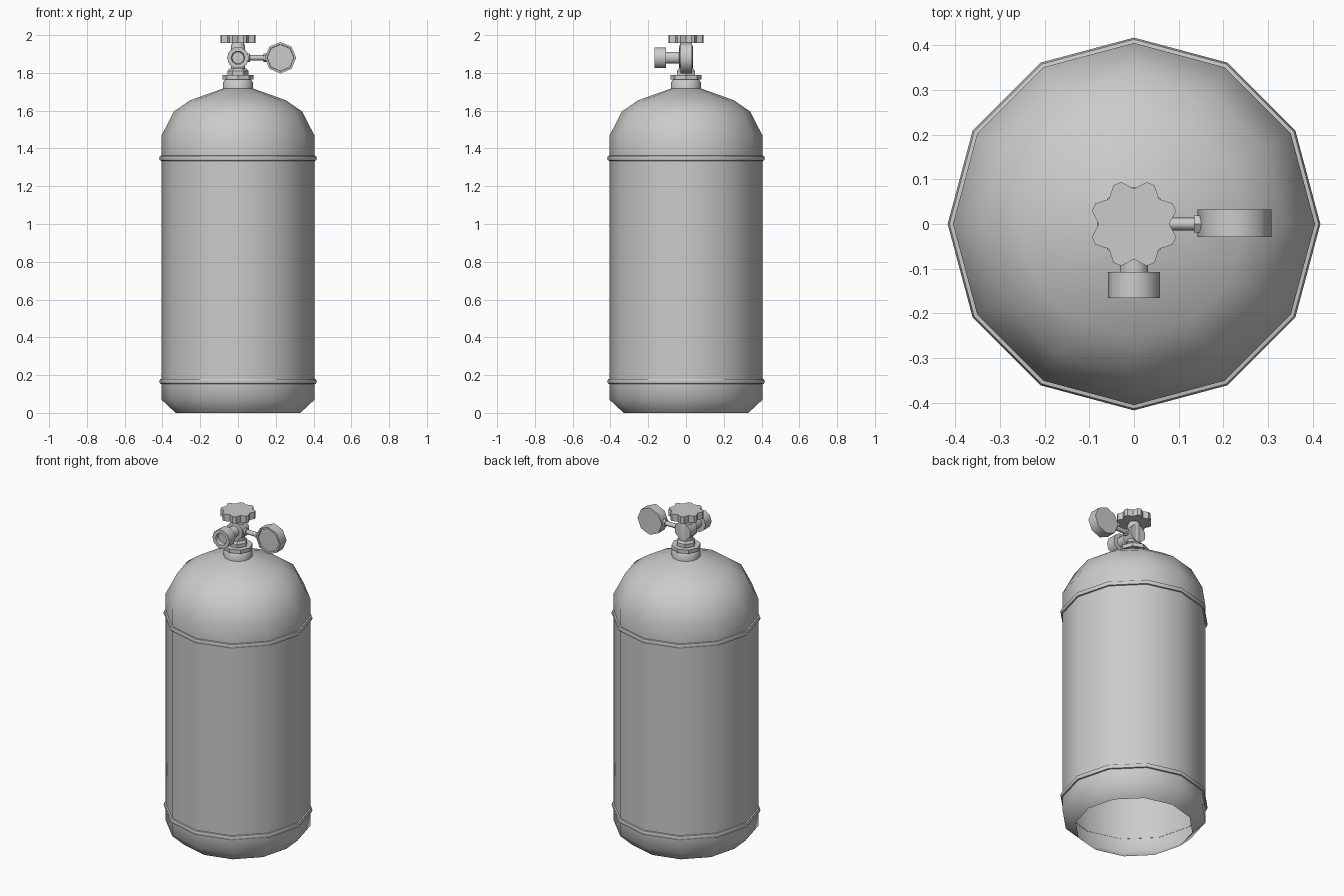
import bpy, bmesh, math
from mathutils import Matrix, Vector

if "Cube" in bpy.data.objects:
    bpy.data.objects.remove(bpy.data.objects["Cube"])


def finish(name, bm, angle):
    bmesh.ops.recalc_face_normals(bm, faces=bm.faces)
    me = bpy.data.meshes.new(name)
    bm.to_mesh(me)
    bm.free()
    ob = bpy.data.objects.new(name, me)
    bpy.context.collection.objects.link(ob)
    bpy.ops.object.select_all(action='DESELECT')
    ob.select_set(True)
    bpy.context.view_layer.objects.active = ob
    bpy.ops.object.shade_smooth_by_angle(angle=math.radians(angle))
    return ob


def lathe(name, profile, sides, axis='Z', loc=(0, 0, 0), angle=50,
          closed=False, caps=(True, True), turn=0.0):
    """Revolve (radius, height) points about an axis."""
    rot = {'Z': Matrix(),
           'X': Matrix.Rotation(math.pi / 2, 4, 'Y'),
           '-Y': Matrix.Rotation(math.pi / 2, 4, 'X')}[axis]
    m = Matrix.Translation(loc) @ rot
    bm = bmesh.new()
    rings = []
    for r, h in profile:
        rings.append([bm.verts.new(m @ Vector((
            r * math.cos(turn + math.tau * i / sides),
            r * math.sin(turn + math.tau * i / sides), h)))
            for i in range(sides)])
    pairs = list(zip(rings, rings[1:]))
    if closed:
        pairs.append((rings[-1], rings[0]))
    for a, b in pairs:
        for i in range(sides):
            j = (i + 1) % sides
            bm.faces.new((a[i], a[j], b[j], b[i]))
    if not closed:
        if caps[0]:
            bm.faces.new(rings[0])
        if caps[1]:
            bm.faces.new(rings[-1])
    return finish(name, bm, angle)


# Tank shell, open underneath
lathe("tank_body", [(0.33, 0), (0.405, 0.07), (0.405, 0.165), (0.405, 1.35),
                    (0.405, 1.468), (0.34, 1.595), (0.254, 1.655), (0.08, 1.717)],
      12, angle=60, caps=(False, True))

# Raised bands around the tank
for label, z in (("lower", 0.167), ("upper", 1.348)):
    lathe(label + "_band", [(0.403, z - 0.014), (0.413, z - 0.012), (0.417, z),
                            (0.413, z + 0.012), (0.403, z + 0.014)],
          12, angle=60, closed=True)

# Neck collar and nuts
lathe("neck_collar", [(0.08, 1.71), (0.08, 1.75), (0.068, 1.765)], 12, angle=60)
lathe("neck_nut", [(0.083, 1.765), (0.083, 1.788)], 8, angle=30)
lathe("valve_nut", [(0.056, 1.788), (0.056, 1.81), (0.045, 1.822)], 6, angle=30)

# Valve body
lathe("valve_body", [(0.038, 1.80), (0.038, 1.94), (0.03, 1.96)], 10)

# Front outlet with a recessed knob
lathe("outlet_pipe", [(0.056, -0.034), (0.056, 0.034), (0.034, 0.036), (0.034, 0.11)],
      8, '-Y', (0, 0, 1.88), turn=math.pi / 8)
lathe("outlet_knob", [(0.034, 0.107), (0.058, 0.107), (0.058, 0.166),
                      (0.036, 0.166), (0.032, 0.145)], 10, '-Y', (0, 0, 1.88))

# Gauge stem and its nuts
lathe("gauge_stem", [(0.022, 0.03), (0.022, 0.062), (0.014, 0.064), (0.014, 0.145)],
      8, 'X', (0, 0, 1.88))
lathe("gauge_nut", [(0.022, 0.134), (0.022, 0.152)], 6, 'X', (0, 0, 1.88), angle=30)

# Pressure gauge with a shallow dished face
lathe("gauge", [(0.083, -0.032), (0.083, 0.029), (0.072, 0.029), (0.070, 0.022)],
      8, '-Y', (0.225, 0, 1.88))

# Scalloped hand wheel
bm = bmesh.new()
outline = []
for k in range(8):
    for deg, r in ((0, 0.079), (17, 0.098), (28, 0.098)):
        a = math.radians(45 * k + deg)
        outline.append((r * math.cos(a), r * math.sin(a)))
low = [bm.verts.new((x, y, 1.957)) for x, y in outline]
high = [bm.verts.new((x, y, 2.0)) for x, y in outline]
bm.faces.new(low)
bm.faces.new(high)
for i in range(24):
    j = (i + 1) % 24
    bm.faces.new((low[i], low[j], high[j], high[i]))
finish("hand_wheel", bm, 30)
